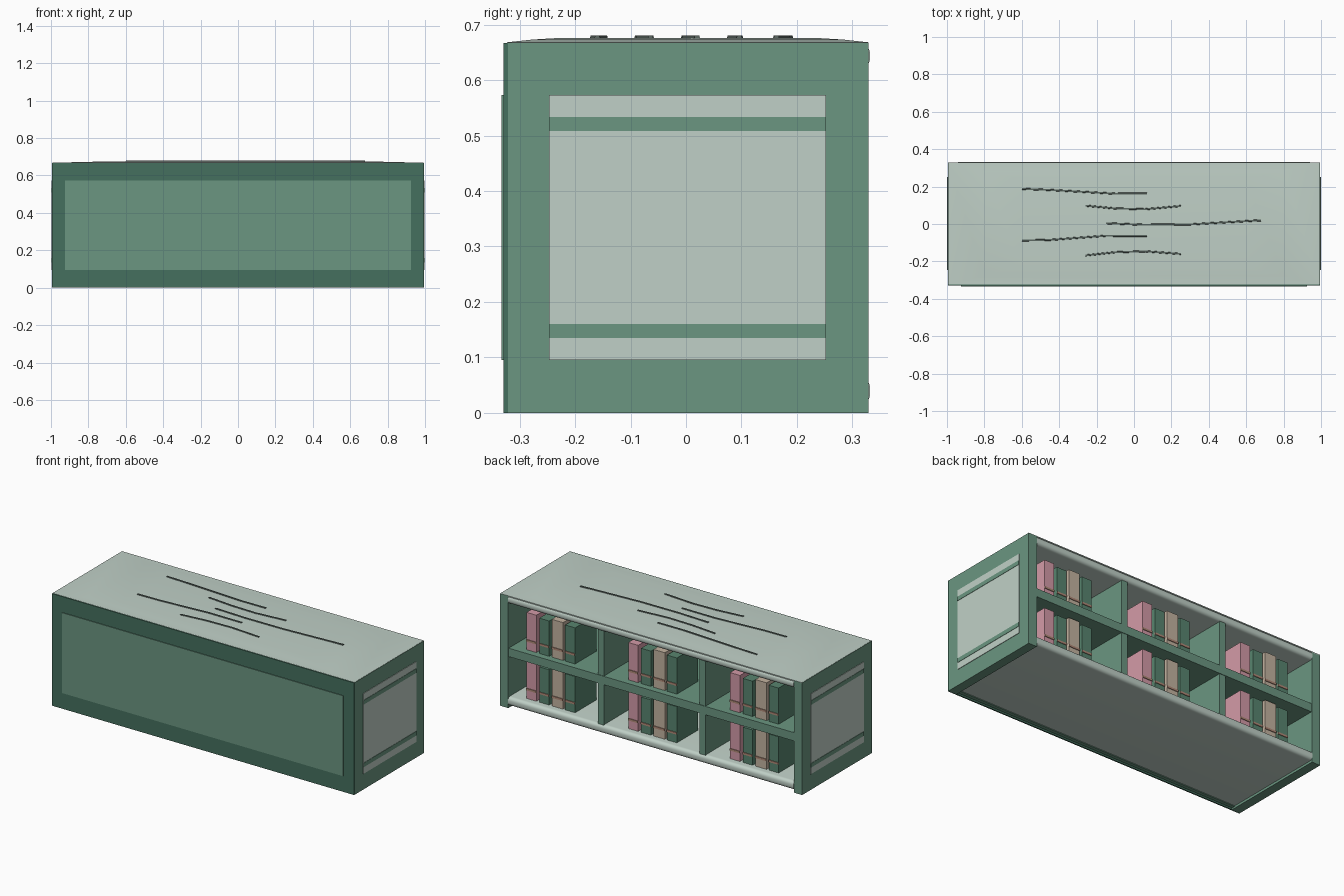
import bpy, bmesh
from mathutils import Vector

cube = bpy.data.objects.get("Cube")
if cube:
    bpy.data.objects.remove(cube, do_unlink=True)


def linear(c):
    c /= 255
    return c / 12.92 if c <= 0.04045 else ((c + 0.055) / 1.055) ** 2.4


def material(name, r, g, b):
    m = bpy.data.materials.new(name)
    m.use_nodes = True
    col = (linear(r), linear(g), linear(b), 1)
    m.diffuse_color = col
    m.node_tree.nodes["Principled BSDF"].inputs["Base Color"].default_value = col
    return m


DARK = material("dark green", 69, 112, 94)
GREEN = material("mid green", 107, 150, 129)
PALE = material("pale grey green", 192, 208, 199)
VEIN = material("vein grey", 92, 104, 98)
PINK = material("book pink", 212, 155, 168)
TAN = material("book tan", 196, 179, 160)
BOOK = material("book green", 88, 133, 111)
BAND = material("band brown", 176, 138, 120)


def finish(bm, name, mat):
    bmesh.ops.recalc_face_normals(bm, faces=bm.faces)
    me = bpy.data.meshes.new(name)
    bm.to_mesh(me)
    bm.free()
    me.materials.append(mat)
    ob = bpy.data.objects.new(name, me)
    bpy.context.collection.objects.link(ob)
    return ob


def smooth(ob):
    bpy.ops.object.select_all(action="DESELECT")
    ob.select_set(True)
    bpy.context.view_layer.objects.active = ob
    bpy.ops.object.shade_smooth_by_angle()


def box(name, mat, x, y, z, round_back=0):
    """Box from (min, max) pairs; round_back rounds the long edges at +y."""
    bm = bmesh.new()
    bmesh.ops.create_cube(bm, size=1)
    for v in bm.verts:
        v.co = Vector([lo + (hi - lo) * (c + 0.5) for c, (lo, hi) in zip(v.co, (x, y, z))])
    if round_back:
        edges = [e for e in bm.edges if all(v.co.y > y[1] - 1e-4 for v in e.verts)
                 and abs(e.verts[0].co.x - e.verts[1].co.x) > 0.1]
        bmesh.ops.bevel(bm, geom=edges, offset=round_back, segments=5, profile=0.5, affect="EDGES")
    ob = finish(bm, name, mat)
    if round_back:
        smooth(ob)
    return ob


# Front panel with raised field, and the wall behind it
box("front_panel", DARK, (-0.995, 0.995), (-0.329, -0.321), (0, 0.667))
box("front_field", GREEN, (-0.925, 0.925), (-0.333, -0.328), (0.095, 0.573))
box("inner_wall", GREEN, (-0.95, 0.95), (-0.321, -0.3), (0.01, 0.66))

# End panels with pale field and two bands
for side, s in (("left", 1), ("right", -1)):
    def span(a, b):
        return tuple(sorted((s * a, s * b)))
    box(side + "_end_panel", GREEN, span(0.94, 0.995), (-0.321, 0.329), (0, 0.667))
    box(side + "_end_field", PALE, span(0.994, 0.998), (-0.247, 0.252), (0.095, 0.573))
    for level, z in (("lower", 0.135), ("upper", 0.508)):
        box(f"{side}_{level}_band", GREEN, span(0.996, 1), (-0.247, 0.252), (z, z + 0.025))

# Rounded boards, middle shelf and dividers
box("bottom_board", PALE, (-0.94, 0.94), (-0.321, 0.332), (0.014, 0.065), 0.02)
box("top_board", PALE, (-0.94, 0.94), (-0.321, 0.332), (0.62, 0.667), 0.02)
box("middle_shelf", GREEN, (-0.94, 0.94), (-0.3, 0.325), (0.305, 0.355))
for i, x in enumerate((-0.335, 0.335)):
    box(f"divider_{i}", GREEN, (x - 0.02, x + 0.02), (-0.3, 0.322), (0.06, 0.625))

# Slightly crowned counter top
bm = bmesh.new()
rings = []
for hx, hy, z in ((0.993, 0.326, 0.662), (0.993, 0.326, 0.668),
                  (0.8, 0.28, 0.673), (0.6, 0.23, 0.676)):
    rings.append([bm.verts.new((sx * hx, sy * hy + 0.003, z))
                  for sx, sy in ((-1, -1), (1, -1), (1, 1), (-1, 1))])
bm.faces.new(rings[0])
bm.faces.new(rings[-1])
for a, b in zip(rings, rings[1:]):
    for i in range(4):
        j = (i + 1) % 4
        bm.faces.new((a[i], a[j], b[j], b[i]))
smooth(finish(bm, "counter_top", PALE))

# Thin veins across the top
veins = [
    [(-0.6, 0.188), (-0.45, 0.182), (-0.1, 0.162), (0.07, 0.163)],
    [(-0.26, 0.098), (-0.1, 0.083), (0.06, 0.079), (0.25, 0.096)],
    [(-0.15, 0.004), (0.05, -0.004), (0.3, -0.002), (0.68, 0.02)],
    [(-0.6, -0.088), (-0.45, -0.085), (-0.15, -0.063), (0.07, -0.064)],
    [(-0.26, -0.168), (-0.1, -0.151), (0.06, -0.146), (0.25, -0.16)],
]
for n, path in enumerate(veins):
    bm = bmesh.new()
    sections = []
    for x, y in path:
        sections.append([bm.verts.new((x, y + dy, z)) for dy, z in
                         ((-0.006, 0.672), (-0.004, 0.68), (0.004, 0.68), (0.006, 0.672))])
    for a, b in zip(sections, sections[1:]):
        for i in range(4):
            j = (i + 1) % 4
            bm.faces.new((a[i], a[j], b[j], b[i]))
    bm.faces.new(sections[0])
    bm.faces.new(sections[-1])
    finish(bm, f"vein_{n}", VEIN)

# Four books in each of the six compartments, each with a spine band
books = ((PINK, 0.148, 0.065, 0.222), (BOOK, 0.064, 0.065, 0.21),
         (TAN, -0.023, 0.074, 0.225), (BOOK, -0.107, 0.065, 0.215))
for row, z in enumerate((0.065, 0.355)):
    for col, cx in enumerate((-0.67, 0, 0.67)):
        for n, (mat, dx, w, h) in enumerate(books):
            x0, x1 = cx + dx - w / 2, cx + dx + w / 2
            tag = f"{row}_{col}_{n}"
            box("book_" + tag, mat, (x0, x1), (0.085, 0.285), (z, z + h))
            box("book_band_" + tag, BAND, (x0, x1), (0.28, 0.289), (z + 0.05, z + 0.062))
